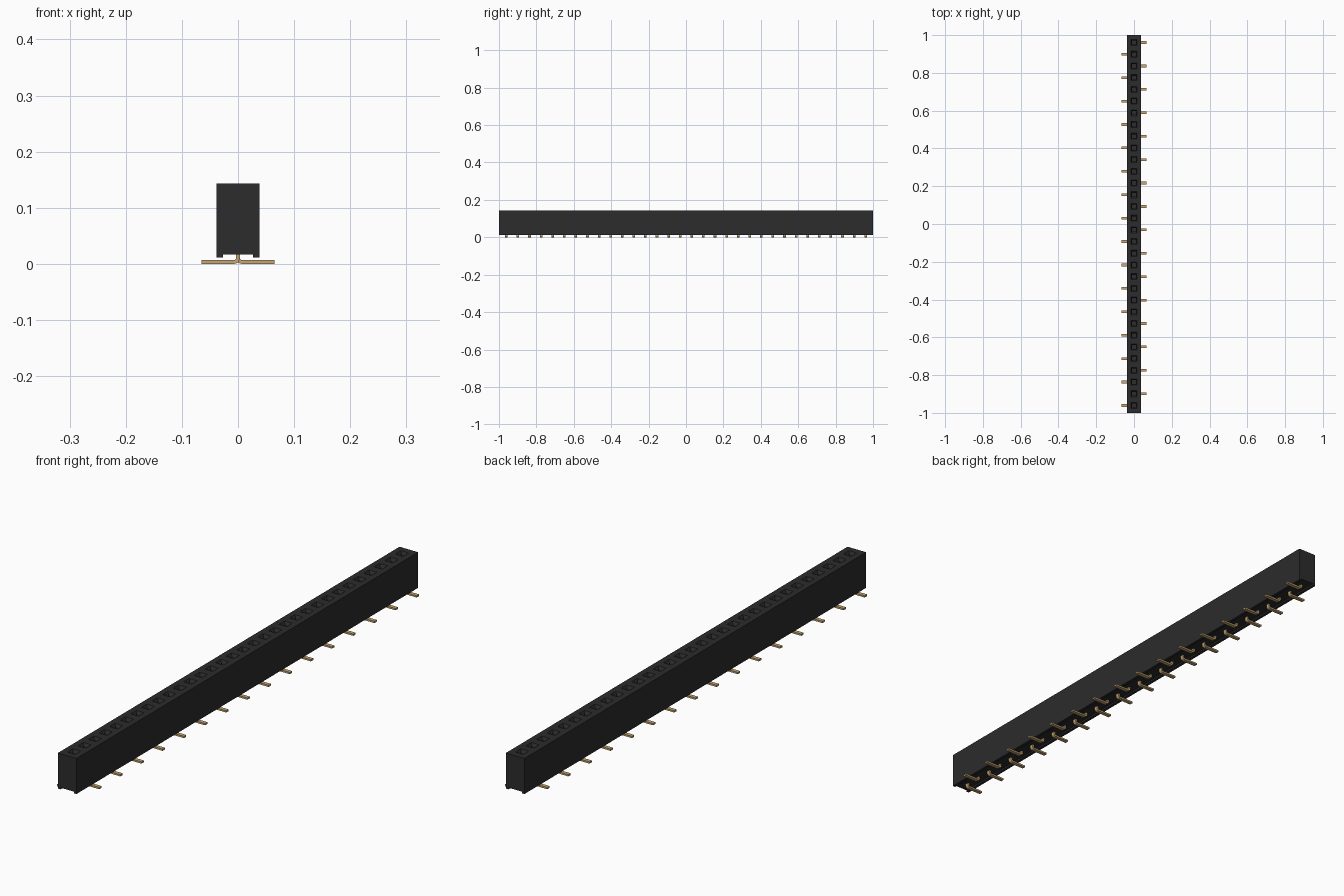
import bpy, bmesh, math

if "Cube" in bpy.data.objects:
    bpy.data.objects.remove(bpy.data.objects["Cube"], do_unlink=True)

COUNT, PITCH = 32, 0.06197
HALF_W, TOP = 0.038, 0.143
THICK, PIN_W, REACH = 0.0065, 0.014, 0.065
centres = [(i - (COUNT - 1) / 2) * PITCH for i in range(COUNT)]


def material(name, colour):
    m = bpy.data.materials.new(name)
    m.use_nodes = True
    m.diffuse_color = (*colour, 1)
    bsdf = m.node_tree.nodes["Principled BSDF"]
    bsdf.inputs["Base Color"].default_value = (*colour, 1)
    bsdf.inputs["Roughness"].default_value = 0.6
    return m


black = material("black plastic", (0.025, 0.025, 0.026))
gold = material("gold metal", (0.56, 0.38, 0.17))


def finish(bm, name, mat):
    bmesh.ops.remove_doubles(bm, verts=bm.verts, dist=1e-5)
    bmesh.ops.recalc_face_normals(bm, faces=bm.faces)
    mesh = bpy.data.meshes.new(name)
    bm.to_mesh(mesh)
    bm.free()
    mesh.materials.append(mat)
    obj = bpy.data.objects.new(name, mesh)
    bpy.context.collection.objects.link(obj)
    return obj


def ring(bm, hx, y0, y1, z):
    return [bm.verts.new(p) for p in
            ((-hx, y0, z), (hx, y0, z), (hx, y1, z), (-hx, y1, z))]


def bridge(bm, a, b):
    for i in range(4):
        j = (i + 1) % 4
        bm.faces.new((a[i], a[j], b[j], b[i]))


# Housing: one cell per contact, each with a funnelled socket; channel below
profile = [(HALF_W, TOP), (HALF_W, 0.011), (0.027, 0.011), (0.027, 0.017),
           (-0.027, 0.017), (-0.027, 0.011), (-HALF_W, 0.011), (-HALF_W, TOP)]
bm = bmesh.new()
for k, c in enumerate(centres):
    y0 = -1 if k == 0 else c - PITCH / 2
    y1 = 1 if k == COUNT - 1 else c + PITCH / 2
    rings = [ring(bm, HALF_W, y0, y1, TOP)]
    for h, z in ((0.016, TOP), (0.010, TOP - 0.010), (0.010, 0.05)):
        rings.append(ring(bm, h, c - h, c + h, z))
    for a, b in zip(rings, rings[1:]):
        bridge(bm, a, b)
    bm.faces.new(rings[-1])
    near = [bm.verts.new((x, y0, z)) for x, z in profile]
    far = [bm.verts.new((x, y1, z)) for x, z in profile]
    for i in range(len(profile) - 1):
        bm.faces.new((near[i], near[i + 1], far[i + 1], far[i]))
    if k == 0:
        bm.faces.new(near)
    if k == COUNT - 1:
        bm.faces.new(far)
finish(bm, "housing", black)

# Contact outline: upright post, rounded bend, flat solder foot
half, inner = THICK / 2, 0.004
cx, cz = half + inner, THICK + inner


def arc(r, start, end, n=6):
    angles = [math.radians(start + (end - start) * i / n) for i in range(n + 1)]
    return [(cx + r * math.cos(a), cz + r * math.sin(a)) for a in angles]


outline = ([(-half, 0.075)] + arc(inner + THICK, 180, 270) +
           [(REACH, 0), (REACH, THICK)] + arc(inner, 270, 180) + [(half, 0.075)])

# Contacts alternate between the two sides
for side, name, first in ((-1, "right_contacts", 0), (1, "left_contacts", 1)):
    bm = bmesh.new()
    for c in centres[first::2]:
        a = [bm.verts.new((side * x, c - PIN_W / 2, z)) for x, z in outline]
        b = [bm.verts.new((side * x, c + PIN_W / 2, z)) for x, z in outline]
        bm.faces.new(a)
        bm.faces.new(b)
        for i in range(len(a)):
            j = (i + 1) % len(a)
            bm.faces.new((a[i], a[j], b[j], b[i]))
    obj = finish(bm, name, gold)
    bpy.ops.object.select_all(action='DESELECT')
    obj.select_set(True)
    bpy.context.view_layer.objects.active = obj
    bpy.ops.object.shade_smooth_by_angle(angle=math.radians(30))
